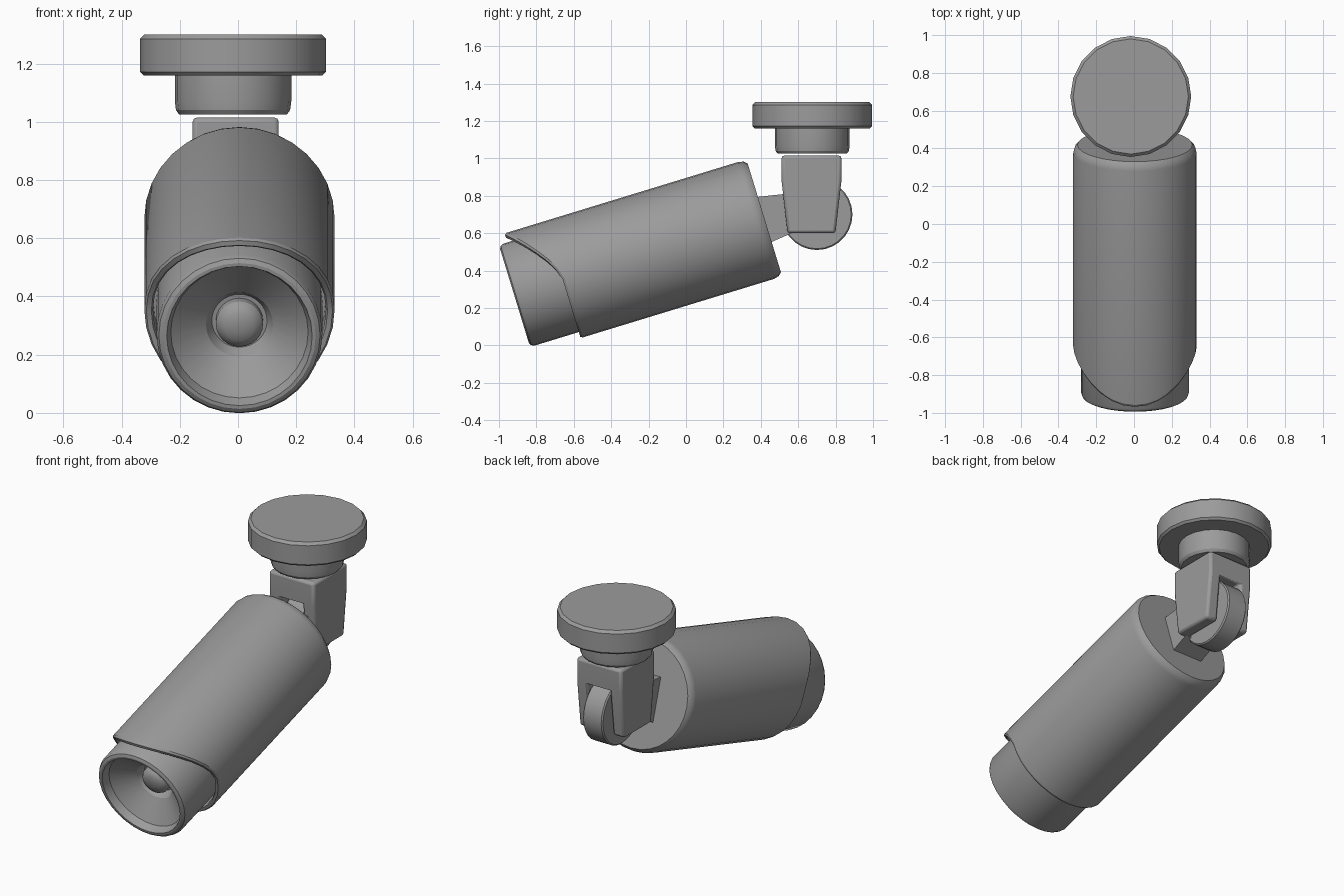
import bpy, bmesh
from math import radians, pi, sin, cos

if "Cube" in bpy.data.objects:
    bpy.data.objects.remove(bpy.data.objects["Cube"], do_unlink=True)

GREY = (0.33, 0.33, 0.33, 1)
grey = bpy.data.materials.new("plain grey")
grey.use_nodes = True
grey.diffuse_color = GREY
grey.node_tree.nodes["Principled BSDF"].inputs["Base Color"].default_value = GREY


def finish(bm, name, location=(0, 0, 0), rotation=(0, 0, 0), bevel=0):
    bmesh.ops.recalc_face_normals(bm, faces=bm.faces)
    mesh = bpy.data.meshes.new(name)
    bm.to_mesh(mesh)
    bm.free()
    mesh.materials.append(grey)
    obj = bpy.data.objects.new(name, mesh)
    bpy.context.collection.objects.link(obj)
    obj.location, obj.rotation_euler = location, rotation
    bpy.ops.object.select_all(action='DESELECT')
    obj.select_set(True)
    bpy.context.view_layer.objects.active = obj
    bpy.ops.object.shade_smooth_by_angle(angle=radians(28))
    if bevel:
        mod = obj.modifiers.new("soft edges", 'BEVEL')
        mod.width, mod.segments, mod.limit_method = bevel, 2, 'ANGLE'
    return obj


def lathe(name, profile, sides, location, rotation=(0, 0, 0), shape=None):
    """Revolve (radius, height) points about local z and cap both ends."""
    bm = bmesh.new()
    rings = []
    for r, z in profile:
        ring = []
        for i in range(sides):
            a = 2 * pi * i / sides
            x, y = r * sin(a), r * cos(a)
            ring.append(bm.verts.new((x, y, shape(r, y, z) if shape else z)))
        rings.append(ring)
    for a, b in zip(rings, rings[1:]):
        for i in range(sides):
            j = (i + 1) % sides
            bm.faces.new((a[i], a[j], b[j], b[i]))
    bm.faces.new(rings[0])
    bm.faces.new(rings[-1])
    return finish(bm, name, location, rotation)


# Tilted camera body: local z runs back along the barrel, local -y is up
TILT = (radians(-73), 0, 0)
BODY = (0.005, -0.155, 0.506)


def visor(r, y, z):
    # The upper half of the front edge sweeps forward into a hood
    return z - 0.225 * max(0, -y / r) ** 1.5 if z < -0.5 else z


lathe("outer_shell",
      [(0.297, -0.4), (0.297, -0.515), (0.303, -0.527), (0.320, -0.527), (0.327, -0.515),
       (0.327, 0.555), (0.320, 0.582), (0.304, 0.6)],
      32, BODY, TILT, visor)

lathe("front_barrel",
      [(0.285, -0.3), (0.285, -0.775), (0.277, -0.792), (0.262, -0.8), (0.250, -0.8),
       (0.236, -0.755), (0.115, -0.665), (0.095, -0.62)],
      32, (0.005, -0.152, 0.498), TILT)

lathe("lens",
      [(0.081, -0.6), (0.081, -0.66), (0.07, -0.678), (0.05, -0.69), (0.02, -0.697)],
      24, (0.005, -0.152, 0.498), TILT)

# Ceiling mount
MOUNT = (-0.017, 0.675, 0)
lathe("mount_plate",
      [(0.308, 1.16), (0.32, 1.172), (0.32, 1.285), (0.305, 1.3)], 20, MOUNT)
lathe("mount_neck",
      [(0.185, 1.025), (0.196, 1.04), (0.2, 1.07), (0.2, 1.165)], 20, MOUNT)

# Forked yoke: an upside-down U with prongs tapering downward
bm = bmesh.new()
W, S, TOP, MID, LOW = 0.148, 0.072, 1.015, 0.88, 0.6
v = {(x, z): bm.verts.new((x, -0.16, z))
     for z, xs in ((TOP, (-W, W)), (MID, (-W, -S, S, W)), (LOW, (-W, -S, S, W))) for x in xs}
for outline in ([(-W, TOP), (W, TOP), (W, MID), (S, MID), (-S, MID), (-W, MID)],
                [(-W, MID), (-S, MID), (-S, LOW), (-W, LOW)],
                [(S, MID), (W, MID), (W, LOW), (S, LOW)]):
    bm.faces.new([v[p] for p in outline])
extruded = bmesh.ops.extrude_face_region(bm, geom=list(bm.faces))["geom"]
for vert in extruded:
    if isinstance(vert, bmesh.types.BMVert):
        vert.co.y = 0.16
for vert in bm.verts:
    if vert.co.z < MID - 0.01:
        vert.co.y *= 0.8
finish(bm, "yoke", (-0.008, 0.671, 0), bevel=0.015)

# Hinge disc held between the prongs
lathe("hinge_disc",
      [(0.183, -0.065), (0.19, -0.058), (0.19, 0.058), (0.183, 0.065)],
      28, (-0.008, 0.7, 0.7), (0, radians(90), 0))

# Arm joining the hinge to the back of the body
bm = bmesh.new()
side = [bm.verts.new((-0.1, y, z)) for y, z in
        ((0.375, 0.793), (0.53, 0.81), (0.565, 0.6), (0.44, 0.545))]
face = bm.faces.new(side)
for vert in bmesh.ops.extrude_face_region(bm, geom=[face])["geom"]:
    if isinstance(vert, bmesh.types.BMVert):
        vert.co.x = 0.1
finish(bm, "hinge_arm", (-0.004, 0, 0))
